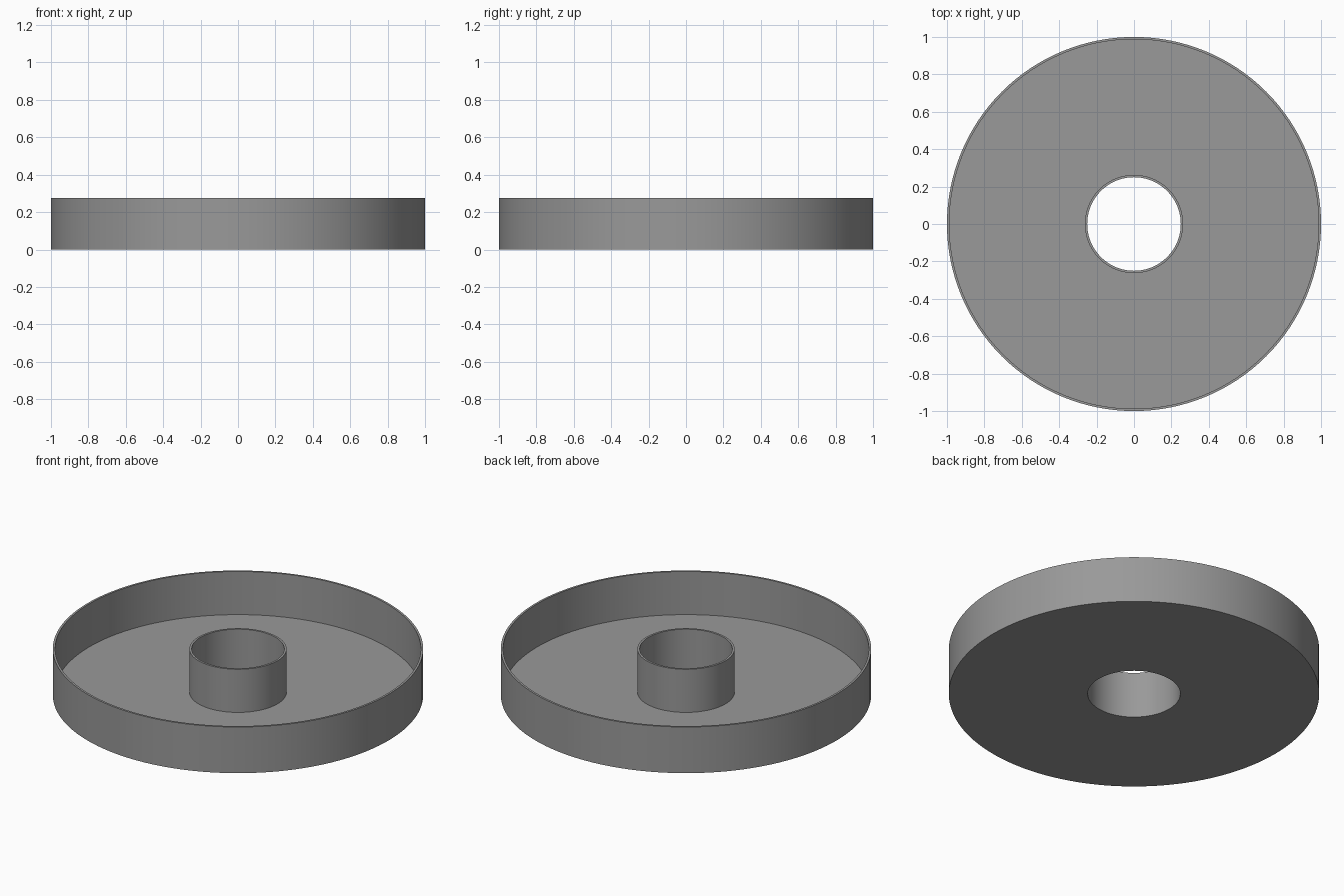
import bpy, bmesh, math
from mathutils import Matrix, Vector

if "Cube" in bpy.data.objects:
    bpy.data.objects.remove(bpy.data.objects["Cube"])

HEIGHT, FLOOR, WALL = 0.275, 0.018, 0.0125
OUTER, HOLE = 1.0, 0.25
SEGMENTS = 128

grey = bpy.data.materials.new("mid_grey")
grey.diffuse_color = (0.32, 0.32, 0.32, 1)
grey.use_nodes = True
grey.node_tree.nodes["Principled BSDF"].inputs["Base Color"].default_value = grey.diffuse_color

# Closed cross-section (radius, height): outer wall, floor, central sleeve
profile = [
    (OUTER, 0), (OUTER, HEIGHT), (OUTER - WALL, HEIGHT), (OUTER - WALL, FLOOR),
    (HOLE + WALL, FLOOR), (HOLE + WALL, HEIGHT), (HOLE, HEIGHT), (HOLE, 0),
]

# Ring tray: revolve the cross-section around z
bm = bmesh.new()
rings = []
for i in range(SEGMENTS):
    turn = Matrix.Rotation(2 * math.pi * i / SEGMENTS, 3, 'Z')
    rings.append([bm.verts.new(turn @ Vector((r, 0, z))) for r, z in profile])
n = len(profile)
for i in range(SEGMENTS):
    a, b = rings[i], rings[(i + 1) % SEGMENTS]
    for j in range(n):
        k = (j + 1) % n
        bm.faces.new((a[j], b[j], b[k], a[k]))
bmesh.ops.recalc_face_normals(bm, faces=bm.faces)
mesh = bpy.data.meshes.new("ring_tray")
bm.to_mesh(mesh)
bm.free()
mesh.materials.append(grey)
tray = bpy.data.objects.new("ring_tray", mesh)
bpy.context.collection.objects.link(tray)

# Smooth the round walls, keep the rims sharp
bpy.context.view_layer.objects.active = tray
tray.select_set(True)
bpy.ops.object.shade_smooth_by_angle(angle=math.radians(30))
